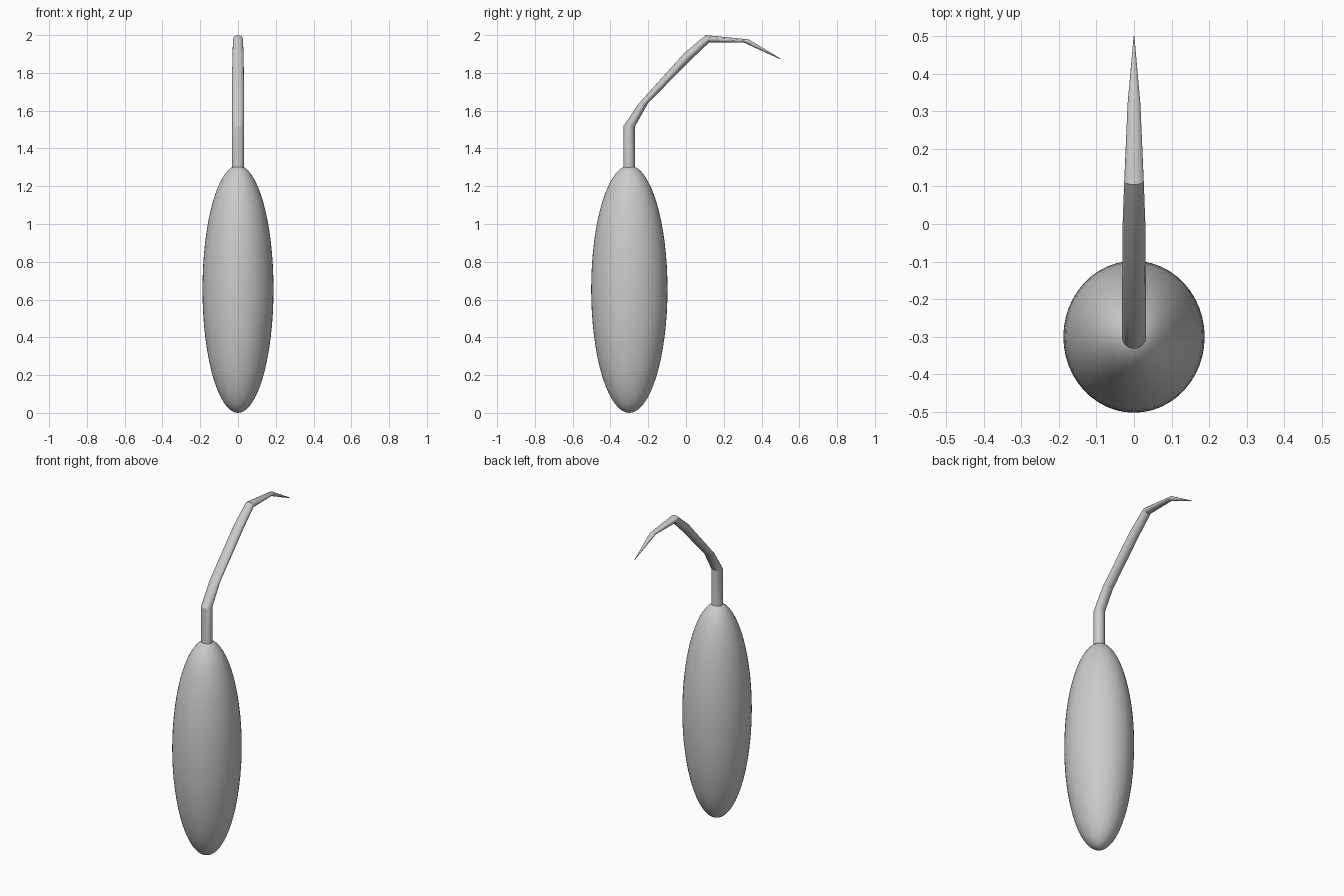
import bpy, bmesh, math
from mathutils import Vector, Matrix

if "Cube" in bpy.data.objects:
    bpy.data.objects.remove(bpy.data.objects["Cube"])

grey = bpy.data.materials.new("plain grey")
grey.diffuse_color = (0.6, 0.6, 0.6, 1)
grey.use_nodes = True
grey.node_tree.nodes["Principled BSDF"].inputs["Base Color"].default_value = grey.diffuse_color


def finish(bm, name, angle):
    bmesh.ops.recalc_face_normals(bm, faces=bm.faces)
    me = bpy.data.meshes.new(name)
    bm.to_mesh(me)
    bm.free()
    ob = bpy.data.objects.new(name, me)
    bpy.context.collection.objects.link(ob)
    me.materials.append(grey)
    bpy.ops.object.select_all(action='DESELECT')
    ob.select_set(True)
    bpy.context.view_layer.objects.active = ob
    bpy.ops.object.shade_smooth_by_angle(angle=math.radians(angle))
    return ob


# Handle: long ellipsoid
bm = bmesh.new()
bmesh.ops.create_uvsphere(bm, u_segments=48, v_segments=32, radius=1)
bmesh.ops.transform(bm, verts=bm.verts, matrix=Matrix.Translation((0, -0.3, 0.66))
                    @ Matrix.Diagonal((0.188, 0.202, 0.655, 1)))
bmesh.ops.translate(bm, verts=bm.verts, vec=(0, 0, -min(v.co.z for v in bm.verts)))
finish(bm, "handle", 30)

# Bent shank and pointed hook: rings given by (outer yz, inner yz, half width)
rings = [
    ((-0.332, 1.27), (-0.27, 1.27), 0.032),
    ((-0.332, 1.517), (-0.27, 1.517), 0.032),
    ((-0.25, 1.638), (-0.202, 1.638), 0.032),
    ((-0.006, 1.908), (0.018, 1.862), 0.030),
    ((0.105, 2.0), (0.122, 1.96), 0.026),
    ((0.333, 1.977), (0.307, 1.96), 0.017),
    ((0.5, 1.876), (0.498, 1.873), 0.001),
]
N = 16
bm = bmesh.new()
loops = []
for (oy, oz), (iy, iz), w in rings:
    a, b = Vector((0, oy, oz)), Vector((0, iy, iz))
    mid, half = (a + b) / 2, (a - b) / 2
    loops.append([bm.verts.new(mid + half * math.cos(t) + Vector((w * math.sin(t), 0, 0)))
                  for t in (2 * math.pi * k / N for k in range(N))])
for p, q in zip(loops, loops[1:]):
    for k in range(N):
        bm.faces.new((p[k], p[(k + 1) % N], q[(k + 1) % N], q[k]))
bm.faces.new(loops[0])
bm.faces.new(loops[-1])
finish(bm, "hook_shank", 25)
